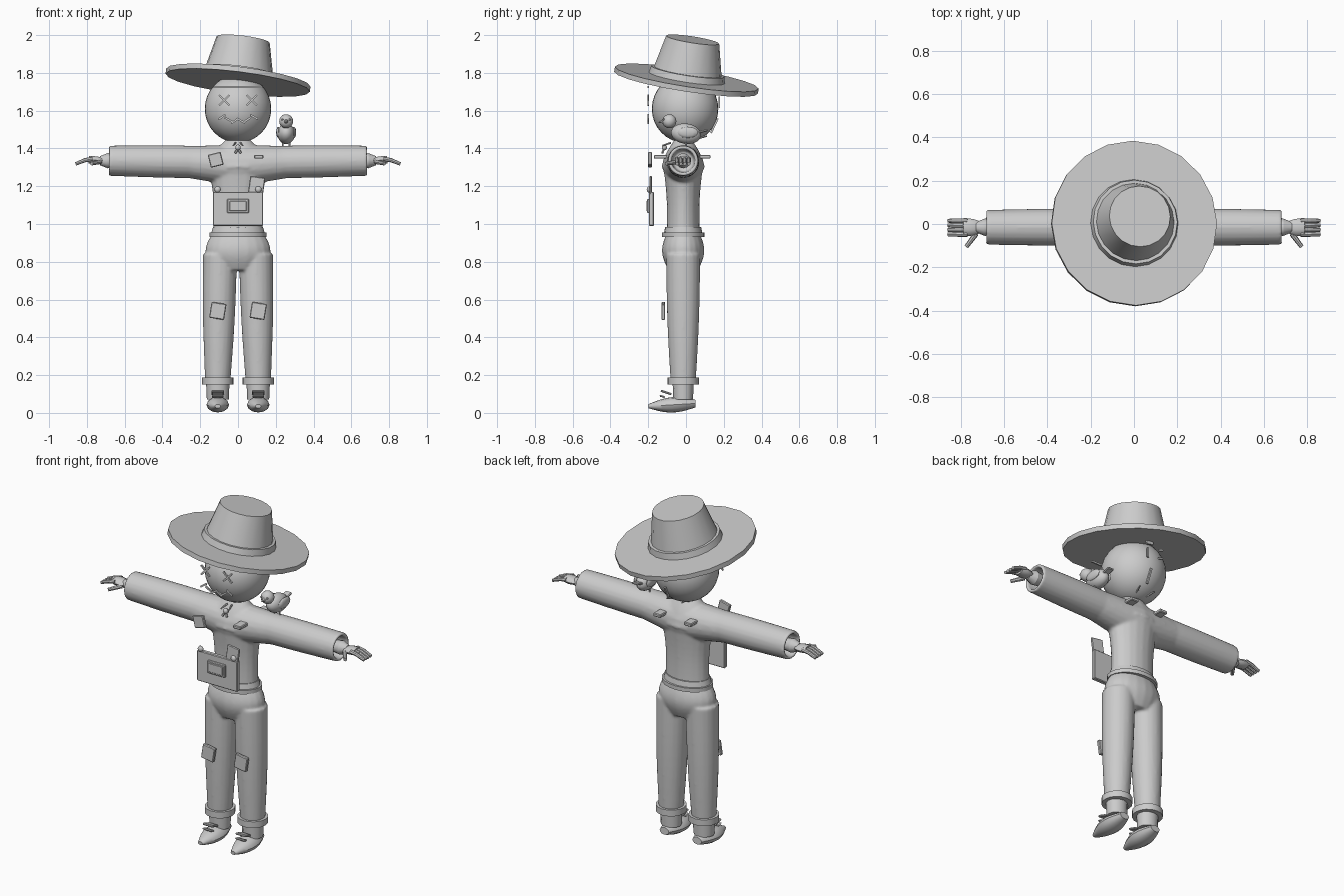
import bpy, bmesh, math
from mathutils import Vector, Euler

default_cube = bpy.data.objects.get("Cube")
if default_cube:
    bpy.data.objects.remove(default_cube, do_unlink=True)

shade = (.6, .6, .6, 1)
grey = bpy.data.materials.new("plain_grey")
grey.use_nodes = True
grey.diffuse_color = shade
grey.node_tree.nodes["Principled BSDF"].inputs["Base Color"].default_value = shade


def finish(name, bm, smooth=True):
    """Turn a bmesh into a named, shaded object."""
    bmesh.ops.recalc_face_normals(bm, faces=bm.faces[:])
    mesh = bpy.data.meshes.new(name)
    bm.to_mesh(mesh)
    bm.free()
    mesh.materials.append(grey)
    ob = bpy.data.objects.new(name, mesh)
    bpy.context.collection.objects.link(ob)
    if smooth:
        bpy.ops.object.select_all(action="DESELECT")
        ob.select_set(True)
        bpy.context.view_layer.objects.active = ob
        bpy.ops.object.shade_smooth_by_angle(angle=math.radians(40))
    return ob


def add_tube(bm, start, end, first, last, bulge=0, flat=1, sides=20, hollow=0):
    """Closed tube whose radius runs from first to last with a sine bulge."""
    start, end = Vector(start), Vector(end)
    along = (end - start).normalized()
    guide = Vector((0, 1, 0)) if abs(along.z) > .7 else Vector((0, 0, 1))
    across = guide.cross(along).normalized()
    upward = along.cross(across)
    steps = 10 if bulge else 1
    profile = []
    for step in range(steps + 1):
        f = step / steps
        radius = first + (last - first) * f + bulge * math.sin(math.pi * f)
        profile.append((start.lerp(end, f), radius))
    if hollow:
        profile += [(end, last * .8), (end - along * hollow, last * .7)]
    rings = []
    for centre, radius in profile:
        ring = []
        for k in range(sides):
            angle = math.tau * k / sides
            offset = across * math.cos(angle) + upward * flat * math.sin(angle)
            ring.append(bm.verts.new(centre + offset * radius))
        rings.append(ring)
    for low, high in zip(rings, rings[1:]):
        for k in range(sides):
            bm.faces.new((low[k - 1], low[k], high[k], high[k - 1]))
    bm.faces.new(rings[0])
    bm.faces.new(rings[-1])


def tube(name, *shape, **options):
    bm = bmesh.new()
    add_tube(bm, *shape, **options)
    return finish(name, bm)


def place(ob, at, tilt, pitch):
    """Position a part; tilt turns it sideways, pitch forwards, in degrees."""
    ob.location = at
    ob.rotation_euler = Euler((math.radians(pitch), math.radians(tilt), 0))


def box(name, at, size, tilt=0, pitch=0, bevel=.004):
    bm = bmesh.new()
    bmesh.ops.create_cube(bm, size=1)
    bmesh.ops.scale(bm, vec=size, verts=bm.verts)
    if bevel:
        bmesh.ops.bevel(bm, geom=bm.edges[:], offset=bevel, segments=1, affect="EDGES")
    place(finish(name, bm, smooth=False), at, tilt, pitch)


def stitch(name, at, length, tilt=0, pitch=0):
    box(name, at, (length, .008, .01), tilt, pitch, bevel=0)


def ball(name, at, radii, tilt=0, pitch=0, sides=20):
    bm = bmesh.new()
    bmesh.ops.create_uvsphere(bm, u_segments=sides, v_segments=sides // 2, radius=1)
    bmesh.ops.scale(bm, vec=radii, verts=bm.verts)
    place(finish(name, bm), at, tilt, pitch)


def blend(ob):
    """Merge overlapping volumes into one soft cloth surface."""
    merge = ob.modifiers.new("merge", "REMESH")
    merge.mode = "VOXEL"
    merge.voxel_size = .008
    merge.use_smooth_shade = True
    soften = ob.modifiers.new("soften", "SMOOTH")
    soften.iterations = 5


sides_of_body = ((-1, "right"), (1, "left"))
middle = -.015      # depth of the body axis
face = -.2          # depth of the face stitches and pouch front
arm_height = 1.335
leg_gap = .107

# Shirt with hollow sleeve ends
shirt = bmesh.new()
add_tube(shirt, (0, middle, .94), (0, middle, 1.32), .132, .16, bulge=-.015, flat=.67)
add_tube(shirt, (0, middle, 1.3), (0, middle, 1.45), .165, .06, bulge=.015, flat=.7)
for s, side in sides_of_body:
    add_tube(shirt, (0, middle, 1.325), (s * .685, middle, arm_height), .084, .08,
             bulge=.004, hollow=.08)
    add_tube(shirt, (0, middle, 1.31), (s * .28, middle, 1.33), .11, .083)
blend(finish("shirt", shirt))

# Trousers
trousers = bmesh.new()
add_tube(trousers, (0, middle, .95), (0, middle, .755), .135, .12, bulge=.045, flat=.65)
for s, side in sides_of_body:
    add_tube(trousers, (s * .095, middle, .84), (s * leg_gap, middle, .17), .09, .067, bulge=.006)
blend(finish("trousers", trousers))
tube("belt", (0, middle, .932), (0, middle, .955), .15, .15, flat=.75)
tube("shirt_hem", (0, middle, .95), (0, middle, .985), .142, .132, flat=.72)

# Legs and feet
for s, side in sides_of_body:
    x = s * leg_gap
    tube(side + "_cuff", (x, middle, .15), (x, middle, .187), .083, .083, sides=16)
    tube(side + "_sock", (x, middle, .07), (x, middle, .16), .058, .062, flat=.9, sides=12)
    tube(side + "_shoe", (x, .05, .05), (x, face, .035), .03, .015,
         bulge=.037, flat=.68, sides=12)
    box(side + "_upper_lace", (x, -.105, .108), (.065, .06, .012), pitch=-18)
    box(side + "_lower_lace", (x, -.125, .087), (.06, .03, .01), pitch=-18)
    box(side + "_knee_patch", (x, -.12, .54), (.08, .02, .085), tilt=9)

# Hands
for s, side in sides_of_body:
    def reach(x, y, z):
        return (s * x, middle + y, z)

    tube(side + "_wrist", reach(.61, 0, arm_height), reach(.69, 0, arm_height), .03, .04, sides=12)
    tube(side + "_wrist_end", reach(.69, 0, arm_height), reach(.73, 0, arm_height), .04, .024, sides=12)
    tube(side + "_palm", reach(.71, 0, arm_height), reach(.79, 0, 1.34), .026, .036,
         bulge=.008, flat=.55, sides=10)
    for finger in range(4):
        y = .03 - .021 * finger
        tube(side + "_finger", reach(.77, y, 1.345), reach(.815, y, 1.337), .012, .011, sides=8)
        tube(side + "_fingertip", reach(.81, y, 1.338), reach(.86, y, 1.318), .011, .009, sides=8)
    tube(side + "_thumb", reach(.73, -.03, 1.33), reach(.775, -.09, 1.32), .013, .01, sides=8)

# Head and stitched face
ball("head", (0, -.005, 1.61), (.176, .176, .18), sides=32)
stitch("forehead_stitch", (0, face, 1.726), .26)
for s, side in sides_of_body:
    for turn in (-45, 45):
        stitch(side + "_eye_stitch", (s * .073, face, 1.655), .078, turn)
for i in range(6):
    x = .034 * i - .085
    stitch("mouth_stitch", (x, face, 1.545 + 3 * x * x), .045, 30 if i % 2 else -35)

# Mending on the back of the head
back = .175
box("head_patch", (.04, back, 1.72), (.045, .01, .045), tilt=10, bevel=0)
for z in (1.64, 1.69):
    stitch("head_stitch", (-.04, back, z), .03, tilt=20)
stitch("head_seam_upper", (.05, back, 1.645), .06, tilt=90)
box("head_seam_lower", (.02, .15, 1.52), (.01, .01, .085), pitch=-25, bevel=0)

# Straw hat, every piece built along the same tilted axis
brim_centre = Vector((0, .002, 1.76))
lean = Vector((.125, .155, 1)).normalized()


def hat_piece(name, low, high, first, last):
    tube(name, brim_centre + lean * low, brim_centre + lean * high, first, last)


hat_piece("hat_brim", -.012, .015, .385, .385)
hat_piece("hat_band", .01, .05, .205, .196)
hat_piece("hat_crown", .01, .22, .19, .142)

# Neck tie and loose straw
knot = (0, -.115, 1.405)
ball("tie_knot", knot, (.016, .014, .016), sides=10)
for s, side in sides_of_body:
    tube(side + "_tie_end", knot, (s * .014, -.125, 1.375), .004, .007, sides=6)
    tube(side + "_neck_straw", (s * .015, -.08, 1.43), (s * .025, -.125, 1.415), .006, .004, sides=6)
    tube(side + "_back_straw", (s * .03, .05, 1.45), (s * .05, .11, 1.465), .007, .004, sides=6)

# Shirt patches
box("chest_patch", (-.118, -.19, 1.34), (.07, .02, .07), tilt=-14)
for x, y in ((.11, -.135), (.1, .095), (-.1, .095)):
    box("shirt_tab", (x, y, 1.356), (.05, .07, .02))

# Front pouch with plate, flap and buttons
box("pouch", (0, -.183, 1.08), (.265, .026, .18))
box("pouch_frame", (0, -.198, 1.095), (.115, .016, .075))
box("pouch_plate", (0, -.206, 1.095), (.09, .008, .052), bevel=.002)
box("pouch_flap", (.098, -.187, 1.2), (.08, .012, .1), tilt=8)
for s, side in sides_of_body:
    ball(side + "_pouch_button", (s * .108, -.195, 1.183), (.017, .013, .017), sides=12)

# Shoulder bird
perch = .255
ball("bird_body", (perch, 0, 1.478), (.047, .08, .054), pitch=-8)
ball("bird_head", (perch, -.088, 1.544), (.037, .037, .037))
tube("bird_beak", (perch, -.115, 1.544), (perch, -.147, 1.538), .014, .001, sides=8)
box("bird_tail", (perch, .085, 1.49), (.04, .06, .012), pitch=15)
for s, side in sides_of_body:
    ball(side + "_bird_wing", (perch + s * .041, .01, 1.485), (.012, .055, .03), sides=12)
    ball(side + "_bird_eye", (perch + s * .02, -.118, 1.553), (.006, .006, .006), sides=8)
    tube(side + "_bird_leg", (perch + s * .018, 0, 1.44), (perch + s * .018, 0, 1.41), .005, .005, sides=6)
